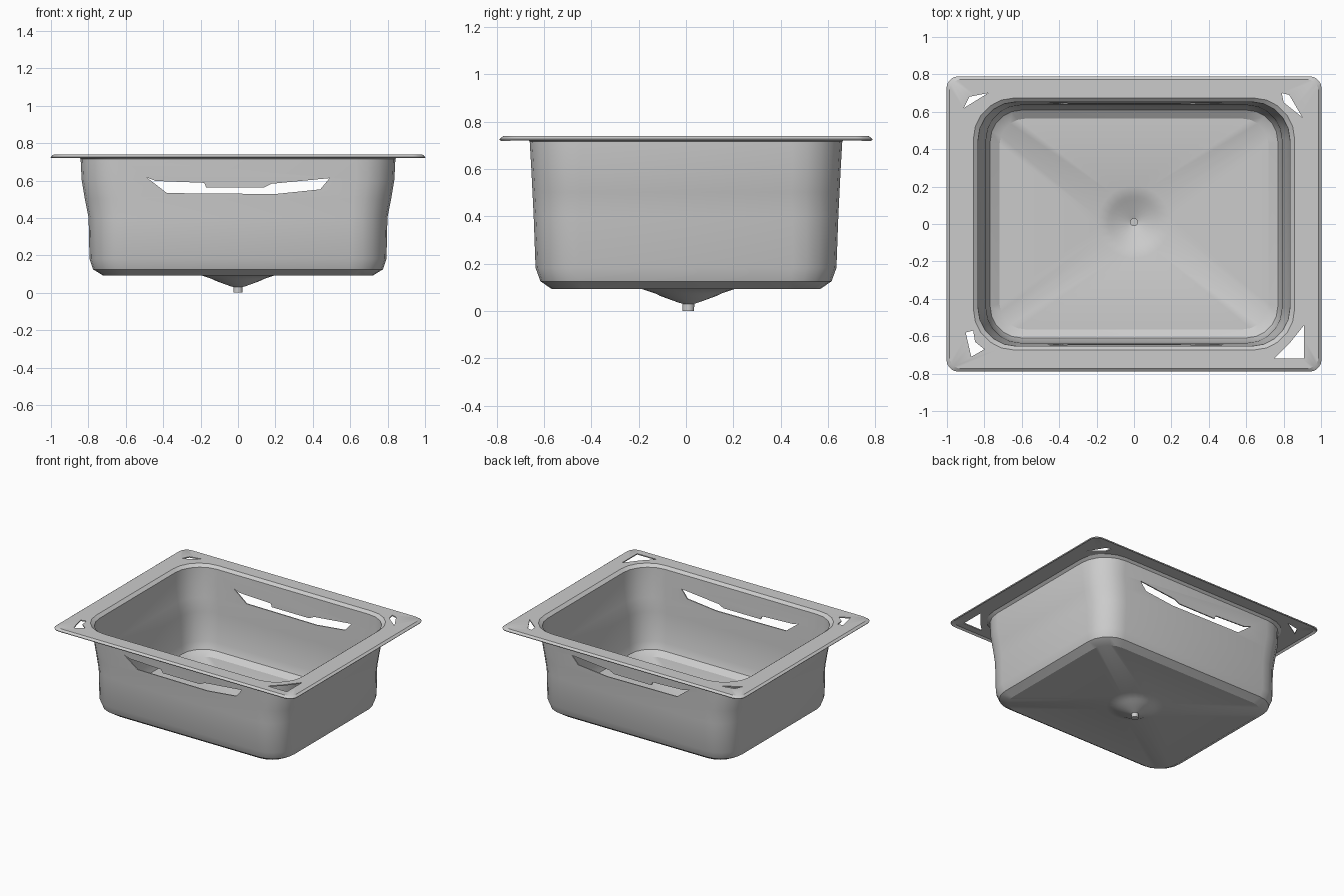
import bpy, bmesh, math

if "Cube" in bpy.data.objects:
    bpy.data.objects.remove(bpy.data.objects["Cube"])

SEG = 5  # segments per rounded corner


def rounded_ring(hx, hy, r, z):
    pts = []
    for c, (sx, sy) in enumerate([(1, 1), (-1, 1), (-1, -1), (1, -1)]):
        for k in range(SEG + 1):
            a = math.pi / 2 * (c + k / SEG)
            pts.append((sx * (hx - r) + r * math.cos(a),
                        sy * (hy - r) + r * math.sin(a), z))
    return pts


def circle_ring(r, z):
    n = 4 * (SEG + 1)
    return [(r * math.cos((i + .5) * 2 * math.pi / n),
             0.01 + r * math.sin((i + .5) * 2 * math.pi / n), z) for i in range(n)]


def finish(name, bm):
    bmesh.ops.recalc_face_normals(bm, faces=bm.faces)
    me = bpy.data.meshes.new(name)
    bm.to_mesh(me)
    bm.free()
    ob = bpy.data.objects.new(name, me)
    bpy.context.collection.objects.link(ob)
    return ob


def loft(name, rings):
    bm = bmesh.new()
    rows = [[bm.verts.new(p) for p in ring] for ring in rings]
    n = len(rows[0])
    for a, b in zip(rows, rows[1:]):
        for i in range(n):
            j = (i + 1) % n
            bm.faces.new((a[i], a[j], b[j], b[i]))
    bm.faces.new(rows[-1])
    return finish(name, bm)


def prism(name, pts, vec):
    bm = bmesh.new()
    f = bm.faces.new([bm.verts.new(p) for p in pts])
    ext = bmesh.ops.extrude_face_region(bm, geom=[f])
    bmesh.ops.translate(bm, vec=vec, verts=[v for v in ext["geom"]
                                            if isinstance(v, bmesh.types.BMVert)])
    ob = finish(name, bm)
    ob.hide_render = True
    return ob


# Flange, bowl walls and floor, then the drain cup, as one sheet
walls = [
    (1.0, .787, .06, .720), (.985, .772, .06, .732),
    (.86, .675, .22, .732), (.838, .657, .21, .715),
    (.832, .650, .20, .60), (.815, .645, .20, .50), (.795, .640, .19, .40),
    (.790, .632, .18, .18), (.772, .612, .17, .125), (.72, .565, .14, .093),
]
drain = [(.195, .093), (.14, .075), (.12, .065), (.045, .038), (.022, .03), (.022, 0)]
basin = loft("sink_basin", [rounded_ring(*w) for w in walls]
             + [circle_ring(*d) for d in drain])

# Thin sheet metal
solid = basin.modifiers.new("thickness", 'SOLIDIFY')
solid.thickness = 0.008
solid.offset = 0
basin.data.validate()

# Long overflow slot through the front and back walls
slot = [(-.49, .615), (-.44, .595), (-.18, .585), (-.17, .56), (.14, .56), (.18, .58),
        (.49, .61), (.44, .55), (.20, .525), (-.38, .53)]
cutters = [prism("slot_cutter", [(x, -1.0, z) for x, z in slot], (0, 2, 0))]

# Corner mounting holes in the flange
holes = [
    [(-.91, .62), (-.78, .70), (-.88, .68)],
    [(.79, .70), (.83, .69), (.90, .57), (.80, .65)],
    [(.75, -.72), (.91, -.72), (.91, -.54), (.83, -.64)],
    [(-.90, -.58), (-.86, -.57), (-.85, -.63), (-.80, -.67), (-.87, -.71)],
]
for i, h in enumerate(holes):
    cutters.append(prism(f"hole_cutter_{i}", [(x, y, .68) for x, y in h], (0, 0, .12)))

for c in cutters:
    m = basin.modifiers.new(c.name, 'BOOLEAN')
    m.object = c
    m.operation = 'DIFFERENCE'
    m.solver = 'EXACT'

# Apply the cuts, remove the cutters and sit the model on the ground
bpy.context.view_layer.objects.active = basin
basin.select_set(True)
for m in list(basin.modifiers):
    bpy.ops.object.modifier_apply(modifier=m.name)
for c in cutters:
    bpy.data.objects.remove(c, do_unlink=True)
low = min(v.co.z for v in basin.data.vertices)
for v in basin.data.vertices:
    v.co.z -= low
bpy.ops.object.shade_smooth_by_angle(angle=math.radians(30))
